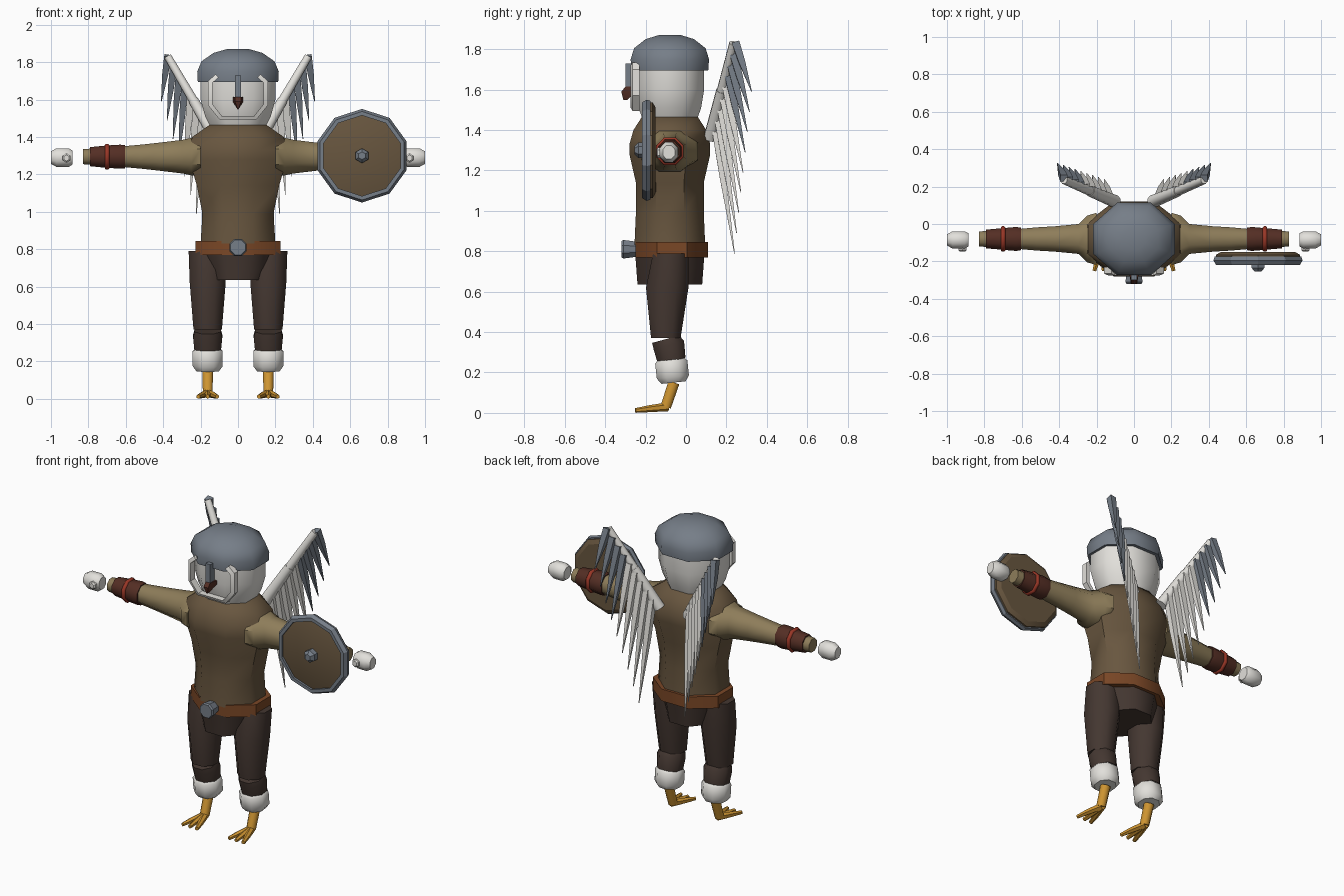
import bpy, bmesh, math
from mathutils import Vector

if "Cube" in bpy.data.objects:
    bpy.data.objects.remove(bpy.data.objects["Cube"], do_unlink=True)


def material(name, rgb):
    lin = [(c / 255 / 12.92) if c < 11 else ((c / 255 + 0.055) / 1.055) ** 2.4 for c in rgb]
    m = bpy.data.materials.new(name)
    m.use_nodes = True
    m.diffuse_color = (*lin, 1)
    m.node_tree.nodes["Principled BSDF"].inputs["Base Color"].default_value = (*lin, 1)
    return m


VEST = material("brown leather", (104, 86, 63))
SLEEVE = material("tan cloth", (142, 125, 90))
PANTS = material("dark brown cloth", (68, 55, 49))
BELT = material("belt brown", (122, 71, 38))
WHITE = material("white feather", (226, 224, 219))
STEEL = material("blue grey steel", (118, 126, 136))
ORANGE = material("orange claw", (208, 150, 50))
BRACER = material("dark red brown", (84, 46, 36))
RED = material("red cord", (152, 54, 38))


def skin(name, rings, mat, ring_closed=True, loop=False, angle=50):
    """Bridge a list of equal point rings; cap the ends unless the list loops."""
    bm = bmesh.new()
    vs = [[bm.verts.new(p) for p in r] for r in rings]
    n, count = len(vs[0]), len(vs)
    for i in range(count if loop else count - 1):
        a, b = vs[i], vs[(i + 1) % count]
        for j in range(n if ring_closed else n - 1):
            k = (j + 1) % n
            bm.faces.new((a[j], a[k], b[k], b[j]))
    if not loop:
        bm.faces.new(vs[0])
        bm.faces.new(vs[-1])
    bmesh.ops.recalc_face_normals(bm, faces=bm.faces)
    me = bpy.data.meshes.new(name)
    bm.to_mesh(me)
    bm.free()
    me.materials.append(mat)
    ob = bpy.data.objects.new(name, me)
    bpy.context.collection.objects.link(ob)
    bpy.ops.object.select_all(action="DESELECT")
    ob.select_set(True)
    bpy.context.view_layer.objects.active = ob
    bpy.ops.object.shade_smooth_by_angle(angle=math.radians(angle))
    return ob


def ring(c, u, v, n=8):
    """Polygon round c with flat sides towards u and v."""
    k = 1 / math.cos(math.pi / n)
    ang = [(i + 0.5) * math.tau / n for i in range(n)]
    return [Vector(c) + k * (Vector(u) * math.cos(a) + Vector(v) * math.sin(a)) for a in ang]


def stack(name, rows, mat, x=0, y=-0.08, n=8, angle=50):
    """Upright part: rows of (z, x radius, y radius)."""
    return skin(name, [ring((x, y, z), (rx, 0, 0), (0, ry, 0), n) for z, rx, ry in rows], mat, angle=angle)


def limb(name, s, rows, mat, y=-0.08, z=1.295, n=8):
    """Sideways part: rows of (x, y radius, z radius)."""
    return skin(name, [ring((s * x, y, z), (0, ry, 0), (0, 0, rz), n) for x, ry, rz in rows], mat)


def tube(name, rows, mat, n=8, angle=50):
    """Tube through rows of (point, radius)."""
    d = (Vector(rows[-1][0]) - Vector(rows[0][0])).normalized()
    u = d.cross(Vector((0, 1, 0)) if abs(d.y) < 0.8 else Vector((0, 0, 1))).normalized()
    v = d.cross(u)
    return skin(name, [ring(p, u * r, v * r, n) for p, r in rows], mat, angle=angle)


def disc(name, c, rows, mat, n=10, loop=False, angle=30):
    """Front-facing round part: rows of (y, radius)."""
    return skin(name, [ring((c[0], y, c[1]), (r, 0, 0), (0, 0, r), n) for y, r in rows], mat,
                loop=loop, angle=angle)


def box(name, x, y, z, mat):
    (x0, x1), (y0, y1), (z0, z1) = x, y, z
    return skin(name, [[(x0, y0, h), (x1, y0, h), (x1, y1, h), (x0, y1, h)] for h in (z0, z1)], mat, angle=30)


# Head, helmet and face
stack("head", [(1.44, .14, .13), (1.51, .175, .155), (1.6, .2, .17), (1.71, .2, .17)], WHITE)
stack("helmet", [(1.695, .215, .19), (1.75, .218, .194), (1.805, .195, .177),
                 (1.85, .13, .12), (1.87, .06, .055)], STEEL)
half = [(.12, 1.735), (.16, 1.70), (.16, 1.57), (.10, 1.495)]
outline = half + [(-x, z) for x, z in reversed(half)]
rim = []
for x, z in outline:
    xi, zi = x * .86, 1.62 + (z - 1.62) * .86
    rim.append([(x, -.23, z), (x, -.265, z), (xi, -.275, zi), (xi, -.23, zi)])
skin("face_ruff", rim, WHITE, angle=30)
box("nose_guard", (-.016, .016), (-.3, -.255), (1.61, 1.73), STEEL)
skin("beak", [[(-.028, -.25, z), (.028, -.25, z), (.016, y, z), (-.016, y, z)]
              for z, y in ((1.615, -.3), (1.59, -.32))] +
     [[(-.004, -.29, 1.55), (.004, -.29, 1.55), (.003, -.31, 1.548), (-.003, -.31, 1.548)]], BRACER, angle=30)

# Torso, belt and hips
stack("vest", [(.83, .2, .175), (.99, .19, .168), (1.14, .22, .168), (1.28, .26, .2),
               (1.33, .26, .2), (1.4, .245, .18), (1.47, .145, .135)], VEST)
stack("belt", [(.77, .228, .18), (.845, .228, .18)], BELT, y=-.07)
stack("hips", [(.635, .142, .16), (.77, .185, .17)], PANTS)
disc("belt_buckle", (0, .81), [(-.25, .038), (-.31, .046), (-.32, .04)], STEEL, n=8)

for s, side in ((1, "left_"), (-1, "right_")):
    # Arm
    limb(side + "sleeve", s, [(.2, .14, .1), (.25, .125, .1), (.295, .08, .09), (.42, .068, .075),
                              (.52, .062, .064), (.62, .053, .055), (.83, .04, .04)], SLEEVE)
    limb(side + "bracer", s, [(.605, .06, .062), (.63, .064, .064), (.70, .058, .06), (.79, .05, .051)], BRACER)
    limb(side + "bracer_cord", s, [(.688, .062, .063), (.694, .068, .069),
                                   (.706, .068, .069), (.712, .062, .063)], RED)
    limb(side + "hand", s, [(.885, .036, .037), (.905, .046, .05), (.97, .046, .05), (1.0, .03, .034)],
         WHITE, y=-.085, z=1.29)
    disc(side + "thumb", (s * .917, 1.288), [(-.1, .022), (-.14, .022), (-.147, .014)], WHITE, n=6)

    # Leg
    x = s * .162
    skin(side + "thigh", [ring((x, y, z), (rx, 0, 0), (0, ry, 0)) for z, y, rx, ry in
                          ((.79, -.075, .102, .088), (.62, -.093, .096, .105), (.37, -.1, .076, .073))], PANTS)
    tube(side + "shin", [((x, -.1, .365), .07), ((x, -.085, .335), .078), ((x, -.07, .255), .07)], PANTS)
    tube(side + "leg_cuff", [((x, -.075, .275), .06), ((x, -.073, .252), .08),
                             ((x, -.065, .178), .08), ((x, -.062, .15), .06)], WHITE)
    tube(side + "shank", [((x, -.06, .15), .028), ((x, -.1, .03), .026)], ORANGE)
    for toe, dx in (("inner", -.05), ("middle", 0), ("outer", .05)):
        tube(side + toe + "_toe", [((x, -.09, .03), .019), ((x + s * dx * .6, -.18, .021), .015),
                                   ((x + s * dx, -.25, .012), .01)], ORANGE, n=6)

    # Wing: a tapering arm with a fan of hanging pointed feathers
    base, tip = Vector((s * .1, .12, 1.36)), Vector((s * .375, .235, 1.83))
    mid = base.lerp(tip, .5)
    tube(side + "wing_base", [(base, .032), (mid, .027)], WHITE)
    tube(side + "wing_end", [(mid, .024), (tip, .02)], WHITE)
    count = 9
    for i in range(count):
        k = i / (count - 1)
        root = tip.lerp(base, k * .88) + Vector((0, .01, .005))
        end = Vector((s * (.41 - .25 * k), .325 - .085 * k, 1.59 - .8 * k))
        tube(f"{side}feather_{i + 1}", [(root, .019), (root.lerp(end, .4), .016), (end, .0015)],
             STEEL if i < 4 else WHITE, n=4, angle=30)

# Shield on the left arm
centre = (.663, 1.3)
disc("shield_board", centre, [(-.15, .2), (-.165, .225), (-.195, .225), (-.205, .2)], VEST)
disc("shield_rim", centre, [(-.175, .208), (-.175, .232), (-.195, .238), (-.218, .225), (-.218, .205)],
     STEEL, loop=True)
disc("shield_boss", centre, [(-.2, .034), (-.235, .034), (-.255, .018)], STEEL, n=6)
